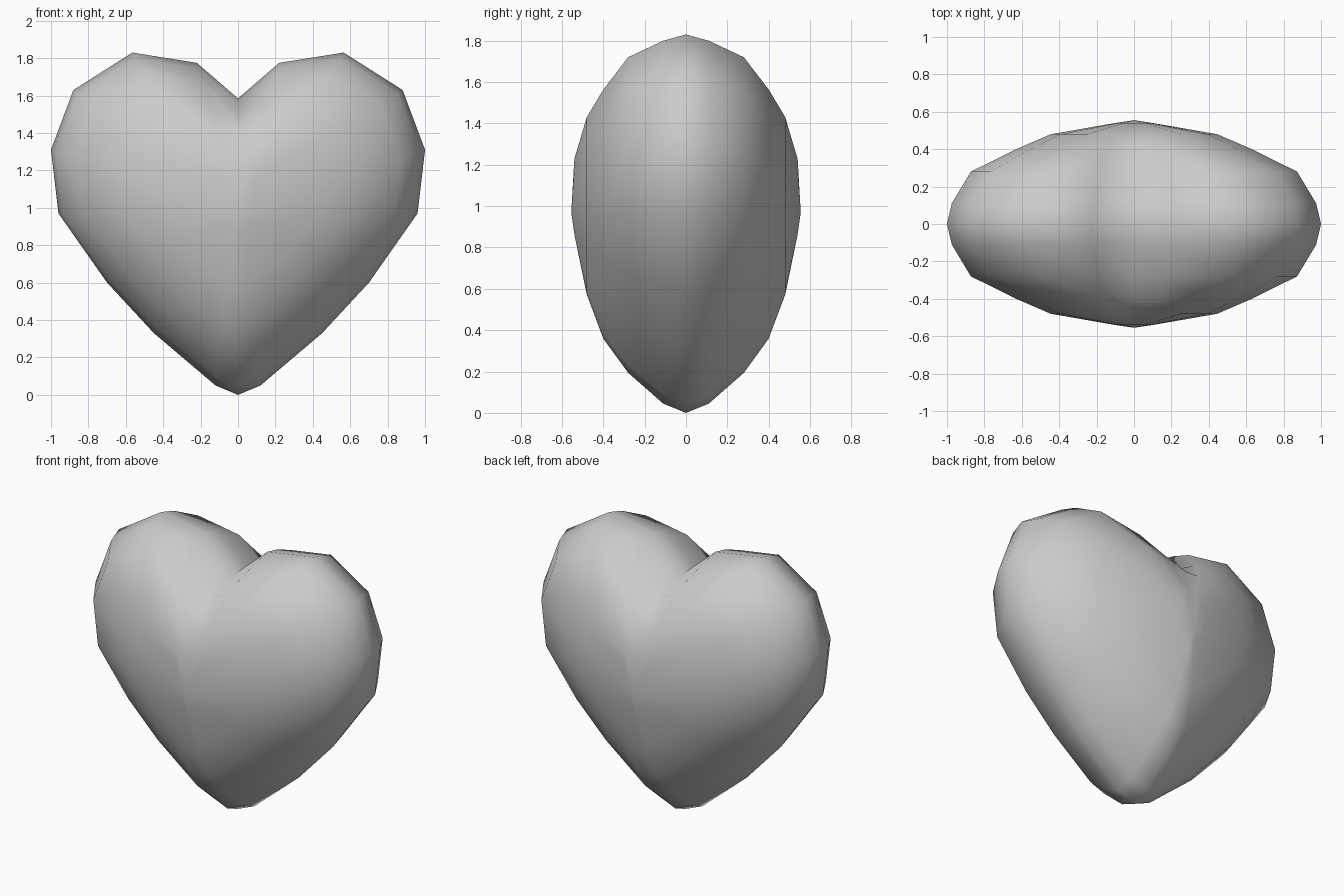
import bpy, bmesh

if "Cube" in bpy.data.objects:
    bpy.data.objects.remove(bpy.data.objects["Cube"])

# Right half of the heart outline (x, z), from the tip to the notch
half = [(0, 0), (.12, .05), (.45, .33), (.70, .60), (.96, .97), (1.0, 1.31),
        (.88, 1.63), (.565, 1.83), (.22, 1.775), (0, 1.585)]
outline = half + [(-x, z) for x, z in half[-2:0:-1]]
MID = .97
DEPTH = .555

# Layers from the middle outwards: y, width scale, lower scale, upper scale, notch z
layers = [(0, 1, 1, 1, 1.585),
          (.11, .974, .954, .965, 1.555),
          (.28, .872, .80, .872, 1.49),
          (.40, .63, .63, .69, 1.45),
          (.48, .445, .41, .535, 1.40),
          (.54, .10, .11, .30, 1.21)]


def ring(bm, y, layer):
    _, sx, low, high, notch = layer
    verts = []
    for i, (x, z) in enumerate(outline):
        zz = MID + (z - MID) * (high if z > MID else low)
        if i == len(half) - 1:
            zz = notch
        verts.append(bm.verts.new((x * sx, y, zz)))
    return verts


# Heart body: stacked rings bridged together and closed with fans
bm = bmesh.new()
rings = [ring(bm, -l[0], l) for l in reversed(layers)]
rings += [ring(bm, l[0], l) for l in layers[1:]]
n = len(outline)
for a, b in zip(rings, rings[1:]):
    for i in range(n):
        j = (i + 1) % n
        bm.faces.new((a[i], a[j], b[j], b[i]))
for r, y in ((rings[0], -DEPTH), (rings[-1], DEPTH)):
    c = bm.verts.new((0, y, MID))
    for i in range(n):
        bm.faces.new((r[i], r[(i + 1) % n], c))
bmesh.ops.recalc_face_normals(bm, faces=bm.faces)
for f in bm.faces:
    f.smooth = True

mesh = bpy.data.meshes.new("heart")
bm.to_mesh(mesh)
bm.free()
heart = bpy.data.objects.new("heart", mesh)
bpy.context.collection.objects.link(heart)
